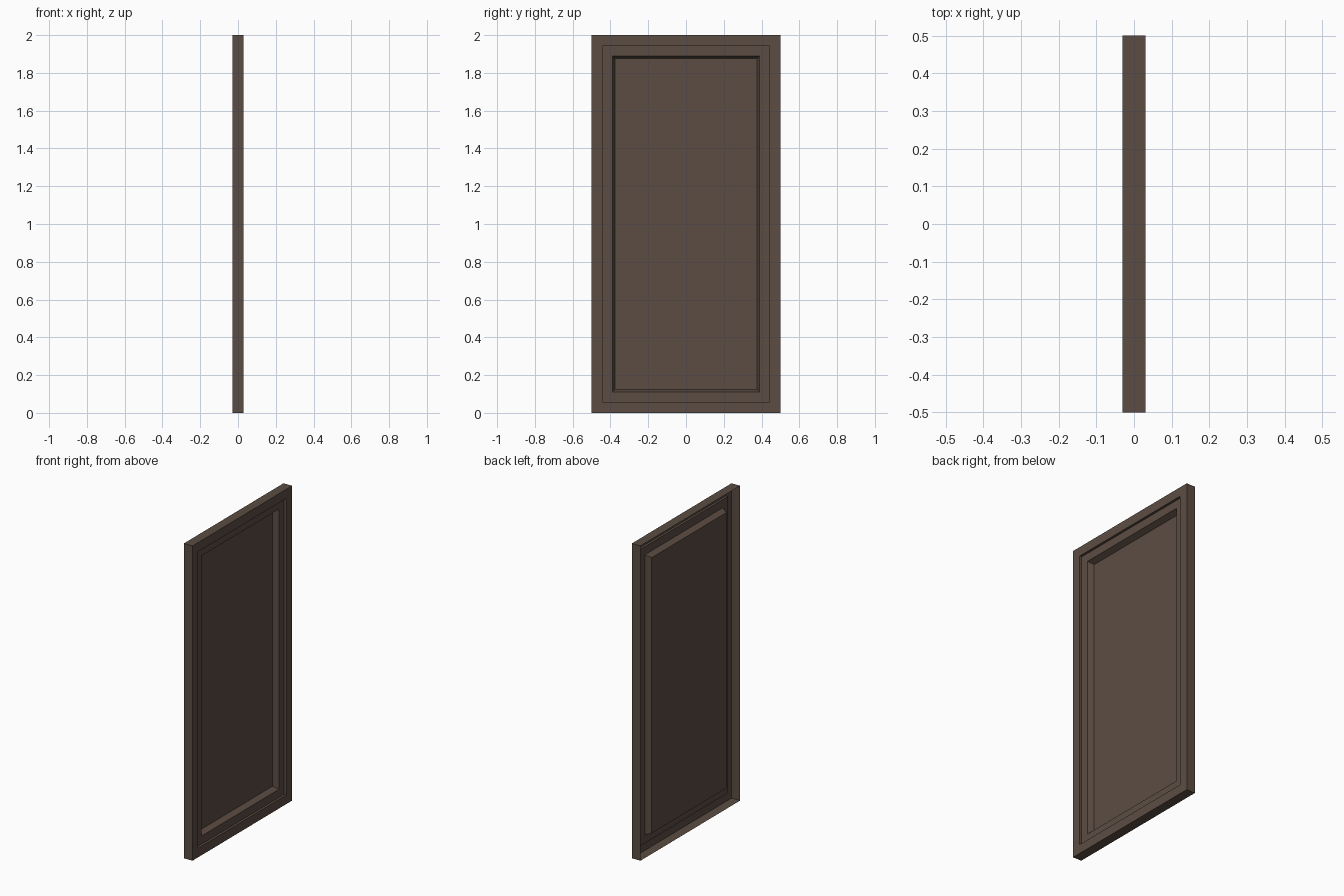
import bpy
import bmesh

cube = bpy.data.objects.get("Cube")
if cube:
    bpy.data.objects.remove(cube, do_unlink=True)

WIDTH, HEIGHT = 1.0, 2.0

# Dark brown wood
wood = bpy.data.materials.new("dark_brown_wood")
wood.use_nodes = True
color = (0.105, 0.073, 0.055, 1.0)
wood.diffuse_color = color
wood.node_tree.nodes["Principled BSDF"].inputs["Base Color"].default_value = color


def rect_ring(bm, inset, x):
    """Rectangle of four vertices, inset from the outline, at depth x."""
    y = WIDTH / 2 - inset
    low, high = inset, HEIGHT - inset
    return [bm.verts.new((x, a, b))
            for a, b in ((-y, low), (y, low), (y, high), (-y, high))]


# Moulding section as (inset, depth): open back, edge, rim, step, ledge, sloped recess
section = [(0, -0.03), (0, 0.03), (0.058, 0.03), (0.058, 0.015),
           (0.11, 0.015), (0.125, -0.021)]

bm = bmesh.new()
rings = [rect_ring(bm, inset, x) for inset, x in section]
for outer, inner in zip(rings, rings[1:]):
    for i in range(4):
        j = (i + 1) % 4
        bm.faces.new((outer[i], outer[j], inner[j], inner[i]))

# Sunken centre panel
bm.faces.new(rings[-1])

mesh = bpy.data.meshes.new("door_panel")
bm.to_mesh(mesh)
bm.free()
mesh.materials.append(wood)
door = bpy.data.objects.new("door_panel", mesh)
bpy.context.collection.objects.link(door)
